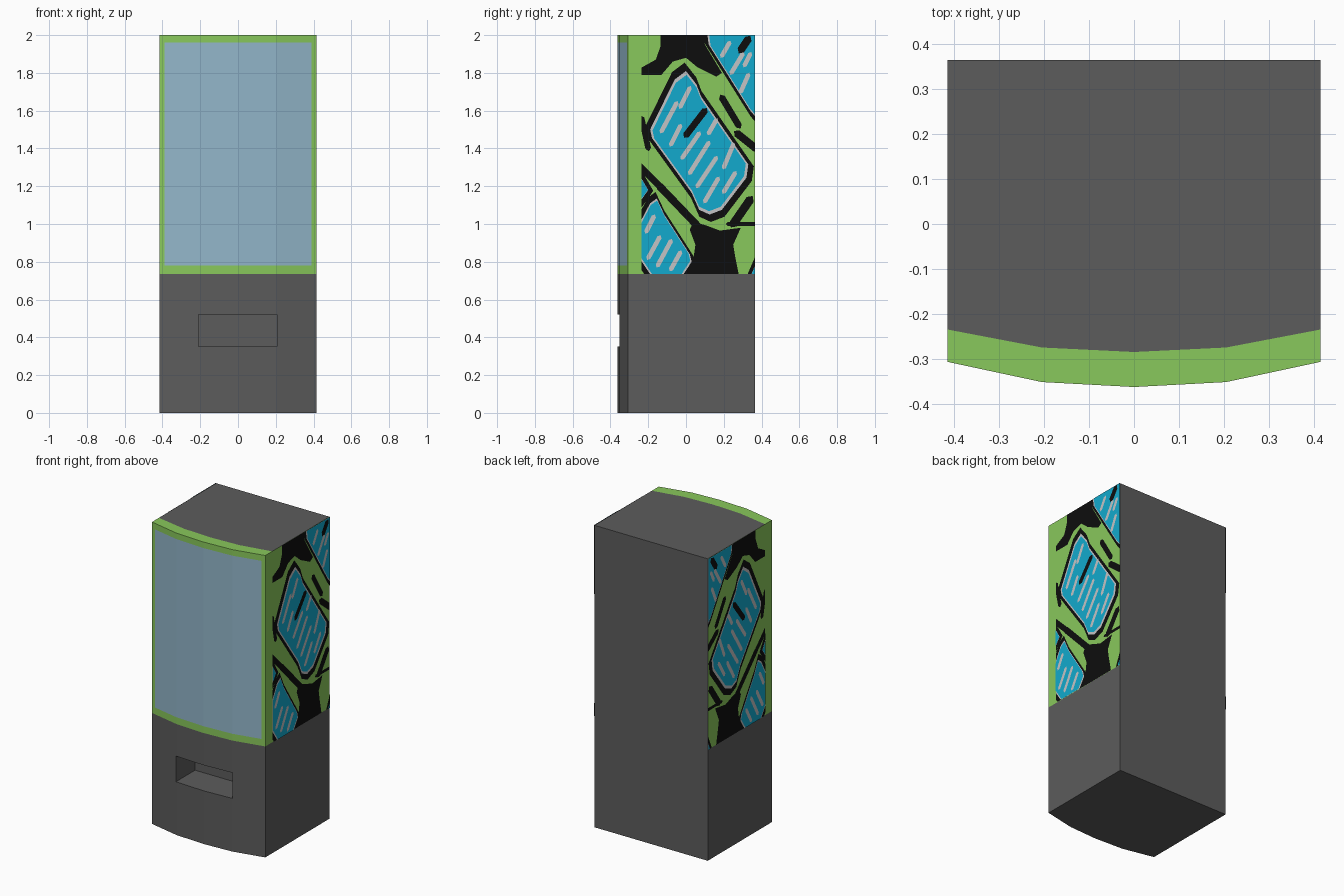
import bpy, bmesh
from mathutils import Vector

if "Cube" in bpy.data.objects:
    bpy.data.objects.remove(bpy.data.objects["Cube"])


def material(name, r, g, b):
    m = bpy.data.materials.new(name)
    m.diffuse_color = (r, g, b, 1)
    m.use_nodes = True
    m.node_tree.nodes["Principled BSDF"].inputs["Base Color"].default_value = m.diffuse_color
    return m


GREY = material("dark_grey", 0.107, 0.107, 0.107)
GREEN = material("lime_green", 0.25, 0.58, 0.106)
GLASS = material("pale_blue_glass", 0.29, 0.47, 0.59)
BLACK = material("black", 0.004, 0.004, 0.004)
SILVER = material("light_grey", 0.55, 0.55, 0.56)
CYAN = material("cyan", 0.006, 0.40, 0.61)


def finish(name, bm, mats):
    me = bpy.data.meshes.new(name)
    bm.to_mesh(me)
    bm.free()
    for m in mats:
        me.materials.append(m)
    ob = bpy.data.objects.new(name, me)
    bpy.context.collection.objects.link(ob)
    return ob


def prism(name, outline, levels, mats, rule=None):
    """Extrude a counter-clockwise outline through the z levels."""
    bm = bmesh.new()
    rings = [[bm.verts.new((x, y, z)) for x, y in outline] for z in levels]
    n = len(outline)
    for lo, hi in zip(rings, rings[1:]):
        for i in range(n):
            j = (i + 1) % n
            bm.faces.new((lo[i], lo[j], hi[j], hi[i]))
    bm.faces.new(rings[0][::-1])
    bm.faces.new(rings[-1])
    bm.normal_update()
    if rule:
        for f in bm.faces:
            f.material_index = rule(f)
    return finish(name, bm, mats)


W, BACK, SPLIT, TOP = 0.415, 0.365, 0.735, 2.0
front = [(-W, -.307), (-.205, -.352), (0, -.363), (.205, -.352), (W, -.307)]
inner = [(-W, -.235), (-.205, -.275), (0, -.285), (.205, -.275), (W, -.235)]
rear = [(W, BACK), (-W, BACK)]

# lower cabinet with the delivery slot cut into it
base = prism("lower_cabinet", front + rear, [0, SPLIT], [GREY])
cutter = prism("slot_cutter", [(-.208, -.5), (.206, -.5), (.206, -.152), (-.208, -.152)],
               [.352, .522], [GREY])
cutter.hide_render = True
cutter.hide_viewport = True
cut = base.modifiers.new("delivery_slot", 'BOOLEAN')
cut.operation = 'DIFFERENCE'
cut.solver = 'EXACT'
cut.object = cutter

# upper cabinet: sides are green, under the artwork
prism("upper_cabinet", inner + rear, [SPLIT, TOP], [GREY, GREEN],
      lambda f: 1 if abs(f.normal.x) > .9 else 0)

# curved door: green frame with a flush glass window
door_front = front[:1] + [(-.39, -.3124)] + front[1:4] + [(.39, -.3124)] + front[4:]


def window_rule(f):
    c = f.calc_center_median()
    return 1 if f.normal.y < -.5 and abs(c.x) < .39 and .78 < c.z < 1.96 else 0


prism("door", door_front + inner[::-1], [SPLIT, .78, 1.96, TOP], [GREEN, GLASS], window_rule)

# side artwork outlines as (y, z)
big_tile = [(-.19, 1.50), (-.06, 1.765), (0, 1.81), (.055, 1.74), (.08, 1.675), (.33, 1.315),
            (.32, 1.245), (.19, 1.075), (.125, 1.05), (.07, 1.075), (.03, 1.165), (-.18, 1.455)]
low_tile = [(-.3, .9), (-.19, 1.11), (-.155, 1.135), (-.115, 1.05), (.02, .84), (.03, .8), (-.1, .6)]
top_tile = [(.10, 2.1), (.12, 1.95), (.34, 1.60), (.40, 1.53), (.5, 1.6), (.5, 2.1)]
left_tile = [(-.26, 1.25), (-.235, 1.24), (-.20, 1.18), (-.235, 1.13), (-.26, 1.13)]
corner_tile = [(.34, .72), (.37, .79), (.4, .72)]
black_shapes = [
    [(-.135, 2.05), (.08, 2.05), (.10, 1.95), (.19, 1.80), (.16, 1.78), (.06, 1.83), (0, 1.88),
     (-.07, 1.86), (-.13, 1.79), (-.25, 1.79), (-.25, 1.82), (-.16, 1.87), (-.135, 1.94)],
    [(.02, .73), (.28, .73), (.26, .83), (.25, .89), (.29, .98), (.18, .965), (.10, .995),
     (.04, 1.01), (.02, .97), (.05, .89), (.04, .82)],
]
# strokes as (y, z, y, z, width)
black_strokes = [(.19, 1.67, .28, 1.52, .035), (.27, 1.48, .37, 1.40, .04),
                 (-.25, 1.31, -.11, 1.17, .035), (-.14, 1.20, .08, .97, .04),
                 (.34, 1.13, .25, 1.00, .045), (.22, 1.0, .37, 1.0, .02),
                 (-.235, 1.56, -.2, 1.40, .03)]
silver_strokes = [
    (-.13, 1.49, -.05, 1.64), (-.08, 1.42, -.03, 1.52), (-.03, 1.62, .02, 1.72),
    (-.02, 1.35, .07, 1.48), (.02, 1.27, .12, 1.43), (.06, 1.2, .16, 1.35),
    (.10, 1.12, .17, 1.24), (.12, 1.48, .16, 1.55), (.2, 1.3, .25, 1.42),
    (.2, 1.17, .26, 1.27), (-.2, .82, -.14, .93), (-.15, .78, -.08, .91),
    (-.21, .96, -.17, 1.04), (-.08, .76, -.03, .85), (.19, 1.89, .23, 1.96),
    (.24, 1.8, .3, 1.9), (.29, 1.7, .33, 1.79), (.31, 1.84, .34, 1.9)]


def scaled(pts, k):
    cy = sum(p[0] for p in pts) / len(pts)
    cz = sum(p[1] for p in pts) / len(pts)
    return [(cy + (y - cy) * k, cz + (z - cz) * k) for y, z in pts]


def stroke(y0, z0, y1, z1, w=.024):
    a, b = Vector((y0, z0)), Vector((y1, z1))
    d = (b - a).normalized() * w / 2
    s = Vector((-d.y, d.x))
    return [tuple(p) for p in (a - d, a - s, b - s, b + d, b + s, a + s)]


# layers of (height step, material index, outline)
art = [(1, 0, p) for p in black_shapes] + [(1, 0, stroke(*s)) for s in black_strokes]
for tile, grow in ((big_tile, 1.11), (low_tile, 1.16), (top_tile, 1.14),
                   (left_tile, 1.7), (corner_tile, 2.0)):
    art += [(2, 0, scaled(tile, grow)), (3, 1, tile), (4, 2, scaled(tile, .95))]
art += [(5, 1, stroke(*s)) for s in silver_strokes]
art += [(6, 0, stroke(0, 1.47, .10, 1.60, .035)), (6, 0, stroke(.29, 1.92, .33, 1.98, .04))]

for side, s in (("right", 1), ("left", -1)):
    bm = bmesh.new()
    for step, index, pts in art:
        f = bm.faces.new([bm.verts.new((s * (W + .0012 * step), y, z)) for y, z in pts])
        f.material_index = index
        f.normal_update()
        if f.normal.x * s < 0:
            f.normal_flip()
    # trim everything to the panel
    for co, no in (((0, -.235, 0), (0, -1, 0)), ((0, BACK, 0), (0, 1, 0)),
                   ((0, 0, SPLIT), (0, 0, -1)), ((0, 0, TOP), (0, 0, 1))):
        bmesh.ops.bisect_plane(bm, geom=bm.verts[:] + bm.edges[:] + bm.faces[:],
                               plane_co=co, plane_no=no, clear_outer=True)
    finish(side + "_side_artwork", bm, [BLACK, SILVER, CYAN])
